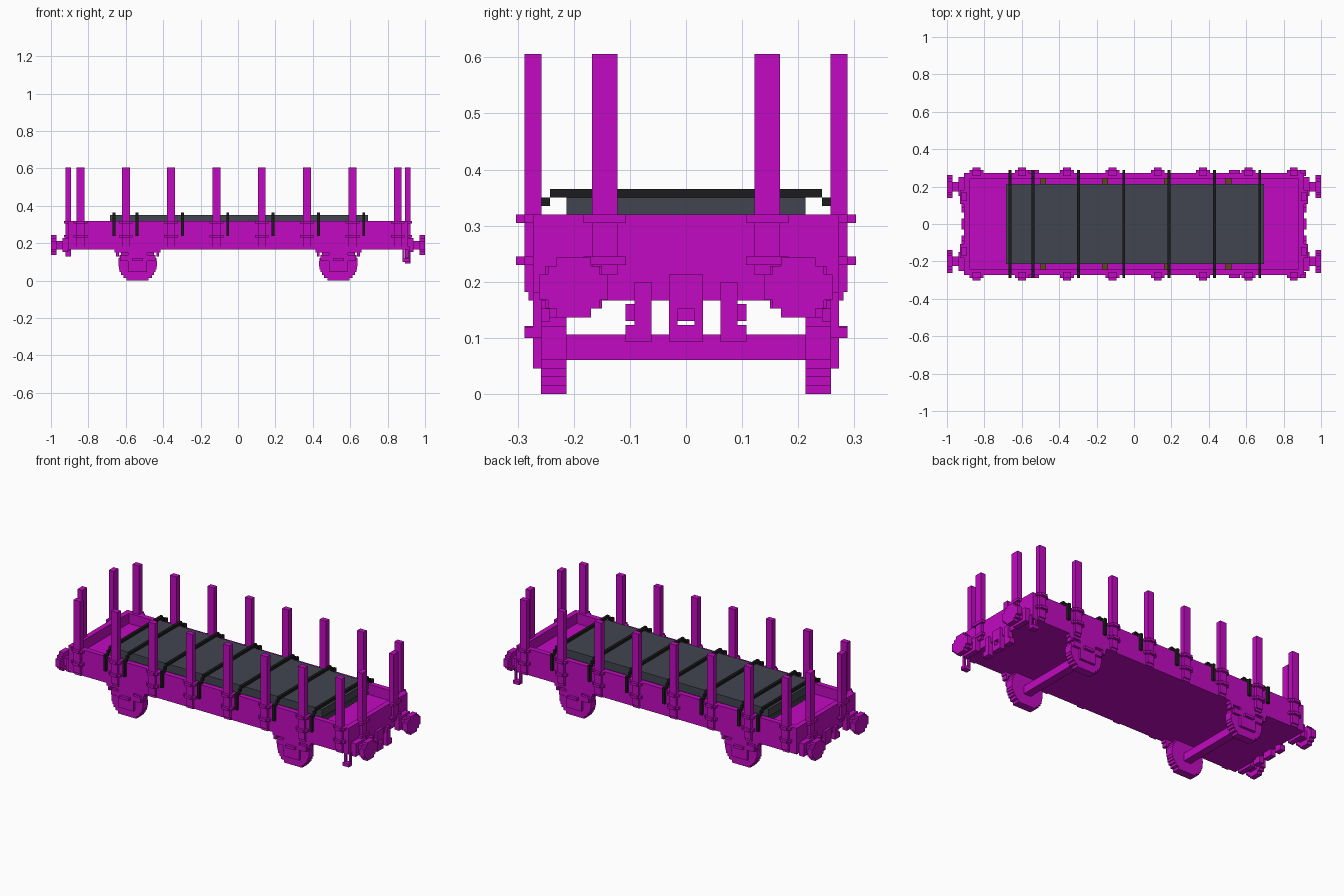
import bpy
import bmesh
from math import sqrt
from mathutils import Vector

old = bpy.data.objects.get("Cube")
if old:
    bpy.data.objects.remove(old, do_unlink=True)


def material(name, red, green, blue):
    paint = bpy.data.materials.new(name)
    paint.use_nodes = True
    colour = (red, green, blue, 1)
    paint.diffuse_color = colour
    paint.node_tree.nodes["Principled BSDF"].inputs["Base Color"].default_value = colour
    return paint


MAGENTA = material("magenta_paint", 0.54, 0.003, 0.54)
STEEL = material("dark_steel", 0.053, 0.06, 0.08)
BLACK = material("black_strap", 0.012, 0.012, 0.013)
WOOD = material("brown_wood", 0.13, 0.06, 0.015)

# Shared levels of the wagon
STEP = 0.0152
BOTTOM, FLOOR, RIM = 0.167, 0.26, 0.32
STAKE_TOP = 0.606
SIDE, END = 0.273, 0.908
INNER = SIDE - STEP * 2
FACE = SIDE + STEP
WHEEL_X = 0.537
LOAD_X, LOAD_Y, LOAD_TOP = 0.69, 0.213, 0.35


def around(centre, half):
    return centre - half, centre + half


def above(start, size):
    return start, start + size


def below(end, size):
    return end - size, end


def mirrored(boxes, axis):
    """Add a copy of each box reflected across x (axis zero) or y (axis one)."""
    result = list(boxes)
    for box in boxes:
        copy = list(box)
        low, high = copy[axis]
        copy[axis] = (-high, -low)
        result.append(tuple(copy))
    return result


def four_corners(boxes):
    return mirrored(mirrored(boxes, 0), 1)


def build(name, boxes, mat=MAGENTA):
    """Make one object from boxes, each given as its x, y and z range."""
    bm = bmesh.new()
    for box in boxes:
        low, high = (Vector(corner) for corner in zip(*box))
        for vert in bmesh.ops.create_cube(bm, size=1)["verts"]:
            vert.co = (low + high) / 2 + vert.co * (high - low)
    mesh = bpy.data.meshes.new(name)
    bm.to_mesh(mesh)
    bm.free()
    mesh.materials.append(mat)
    part = bpy.data.objects.new(name, mesh)
    bpy.context.collection.objects.link(part)


# Wagon body
across = around(0, INNER)
build("wagon_floor", [(around(0, END), around(0, SIDE), (BOTTOM, FLOOR))])
build("side_wall", mirrored([(around(0, END), (INNER, SIDE), (FLOOR, RIM))], 1))
build("end_wall", mirrored([(below(END, STEP * 2), across, (FLOOR, RIM))], 0))

# Side stakes with upper and lower brackets
bracket_levels = [above(0.23, STEP), below(RIM, STEP)]
stakes, brackets = [], []
for number in range(8):
    x = 0.006 + (number - 3.5) * 0.2423
    width = around(x, 0.021)
    stakes.append((width, (FACE - STEP * 2, FACE), (BOTTOM + STEP, STAKE_TOP)))
    brackets.append((width, (INNER, SIDE + STEP / 2), above(BOTTOM, STEP)))
    for level in bracket_levels:
        brackets.append((around(x, 0.037), (INNER, FACE), level))
        brackets.append((width, above(FACE, STEP), level))
build("side_stake", mirrored(stakes, 1))
build("side_bracket", mirrored(brackets, 1))

# End stakes with brackets
stake_y = 0.145
build("end_stake", four_corners(
    [(around(END, STEP), around(stake_y, STEP * 1.5), (0.213, STAKE_TOP))]))
build("end_bracket", four_corners(
    [(around(END + STEP / 2, STEP), around(stake_y, STEP * 2.5), level)
     for level in bracket_levels]))

# Buffers: base, shaft and stepped round head
buffer_y, buffer_z = 0.2, 0.19
buffer = [((END, END + STEP * 2), around(buffer_y, 0.05), around(buffer_z, STEP * 2.5)),
          ((END, 1 - STEP), around(buffer_y, STEP * 1.7), around(buffer_z, STEP * 1.5))]
for tier in range(3):
    buffer.append((below(1, STEP * 2),
                   around(buffer_y, STEP * (4 - tier)),
                   around(buffer_z, STEP * (tier + 1.5))))
build("buffer", four_corners(buffer))

# Brake hoses and coupling link on each end
for place, x, low in (("right", END, 0.093), ("left", -END, 0.13)):
    depth = around(x, STEP)
    foot = above(low, STEP * 2)
    hose = [(depth, around(0.077, STEP), (low, 0.2)),
            (depth, above(0.077, STEP * 2), foot)]
    build(place + "_brake_hose", mirrored(hose, 1))
    link = mirrored([(depth, above(STEP, STEP), (low, 0.213))], 1)
    link.append((depth, around(0, STEP), (BOTTOM - STEP, 0.213)))
    link.append((depth, around(0, STEP), foot))
    build(place + "_coupling_link", link)

# Step irons below the right end
hangers = [(around(x, STEP / 3), below(SIDE, STEP), (0.107, BOTTOM + STEP))
           for x in around(0.9, STEP)]
tread = (around(0.9, STEP * 1.3), (SIDE - STEP, FACE), above(0.1, STEP * 1.3))
build("step_iron", mirrored(hangers + [tread], 1))

# Stepped round wheels, with guards and axles
radius, hub_z = 0.103, 0.092
wheels, guards, axles = [], [], []
for centre in (-WHEEL_X, WHEEL_X):
    for row in range(11):
        rise = (row + 0.5) * STEP - hub_z
        half = sqrt(radius ** 2 - rise ** 2)
        wheels.append((around(centre, half), above(LOAD_Y, STEP * 3),
                       above(row * STEP, STEP)))
    plate = (INNER, SIDE)
    guards.append((around(centre, 0.05), plate, (STEP * 3, BOTTOM)))
    guards.append((around(centre, 0.095), plate, above(STEP * 7, STEP * 2)))
    guards.append((around(centre, 0.123), plate, below(BOTTOM, STEP)))
    guards.append((around(centre, STEP * 2), (INNER, FACE), above(STEP * 7, STEP)))
    for x in around(centre, 0.108):
        guards.append((around(x, STEP / 2), plate, below(BOTTOM, STEP * 2.5)))
    axles.append((around(centre, STEP * 1.5), around(0, LOAD_Y), above(STEP * 4, STEP * 3)))
build("wheel", mirrored(wheels, 1))
build("axle_guard", mirrored(guards, 1))
build("axle", axles)

# Stack of steel plates on timber bearers
seam = STEP / 2
gap_top = LOAD_TOP - STEP * 3
build("steel_plates", [
    (around(0.005, LOAD_X), around(0, LOAD_Y), (gap_top, LOAD_TOP)),
    (around(0.005, LOAD_X - seam), around(0, LOAD_Y - seam), below(gap_top, STEP)),
    (around(0.005, LOAD_X), around(0, LOAD_Y), (FLOOR + STEP, gap_top - seam)),
], STEEL)
build("timber_bearer", [
    (around((number - 1.5) * 0.33 + 0.01, STEP), across, above(FLOOR, STEP))
    for number in range(4)], WOOD)

# Lashing straps stepping down over the side walls
straps = []
for number in range(-3, 4):
    width = around(number * 0.2425 - 0.055, STEP / 2)
    if number == -3:
        width = around(-0.663, STEP / 2)
    straps.append((width, across, above(LOAD_TOP, STEP)))
    straps.extend(mirrored([
        (width, above(INNER, STEP), below(LOAD_TOP, STEP)),
        (width, (INNER + STEP, FACE), above(RIM, STEP)),
        (width, (SIDE, FACE), (0.24, RIM + STEP))], 1))
build("lashing_strap", straps, BLACK)
